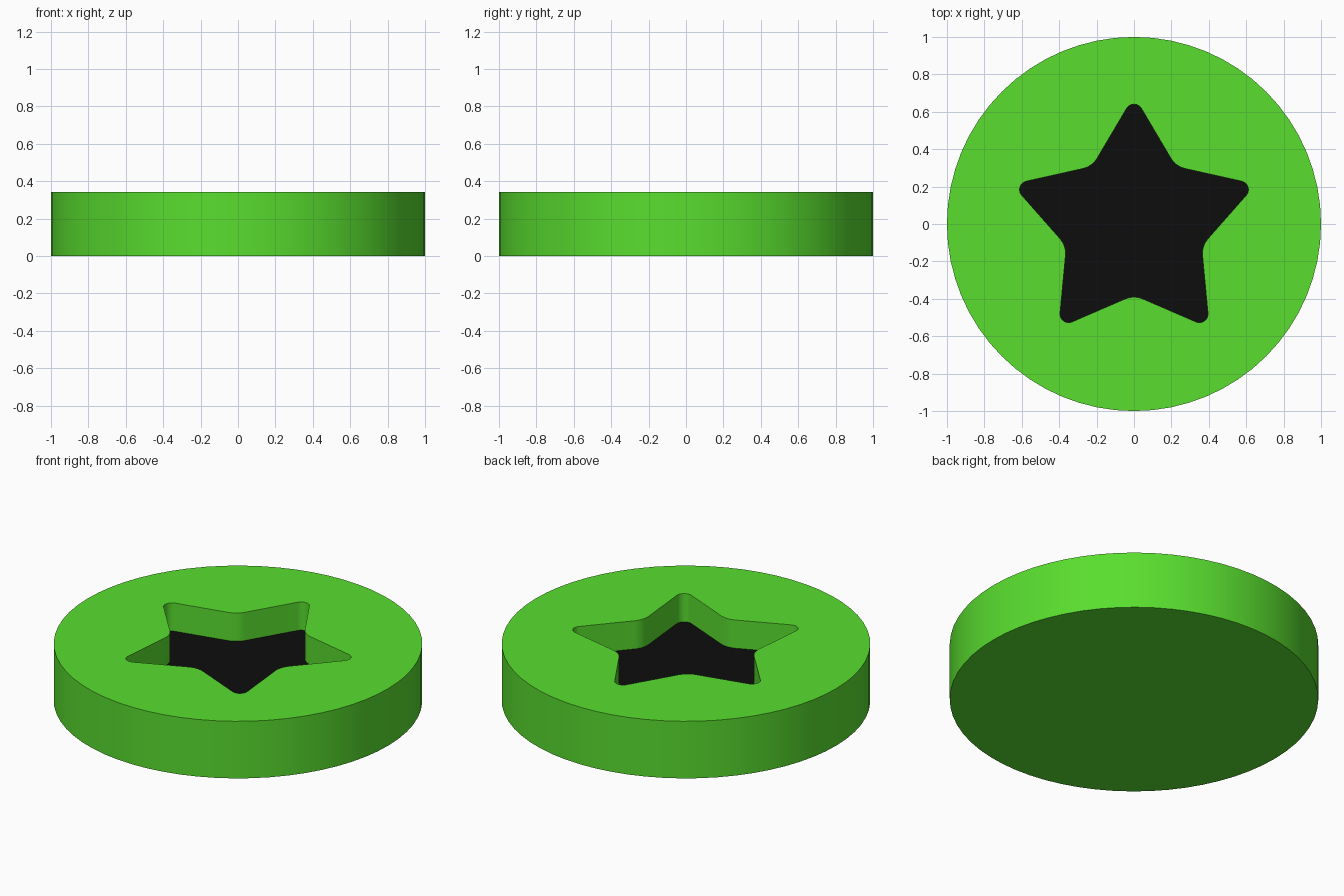
import bpy, bmesh
from math import sin, cos, pi, tan
from mathutils import Vector

if "Cube" in bpy.data.objects:
    bpy.data.objects.remove(bpy.data.objects["Cube"])

HEIGHT, FLOOR_Z = 0.342, 0.173
SIDES = 64


def material(name, rgb):
    m = bpy.data.materials.new(name)
    m.diffuse_color = (*rgb, 1)
    m.use_nodes = True
    m.node_tree.nodes["Principled BSDF"].inputs["Base Color"].default_value = m.diffuse_color
    return m


def fillet(prev, corner, nxt, radius, steps):
    # Arc tangent to both edges meeting at a corner
    a, b = (prev - corner).normalized(), (nxt - corner).normalized()
    half = a.angle(b) / 2
    centre = corner + (a + b).normalized() * radius / sin(half)
    start = corner + a * radius / tan(half) - centre
    end = corner + b * radius / tan(half) - centre
    sweep = start.angle(end)
    return [centre + (start * sin(sweep * (1 - i / steps)) + end * sin(sweep * i / steps)) / sin(sweep)
            for i in range(steps + 1)]


def star_outline():
    corners = []
    for i in range(10):
        ang, r = pi / 2 + i * pi / 5, 0.38 if i % 2 else 0.685
        corners.append(Vector((r * cos(ang), r * sin(ang), 0)))
    pts = []
    for i, c in enumerate(corners):
        pts += fillet(corners[i - 1], c, corners[(i + 1) % 10], 0.12 if i % 2 else 0.046, 6 if i % 2 else 10)
    return pts


def loop(bm, pts, z):
    return [bm.verts.new((p.x, p.y, z)) for p in pts]


def edges_of(bm, vs):
    return [bm.edges.get((a, b)) or bm.edges.new((a, b)) for a, b in zip(vs, vs[1:] + vs[:1])]


def walls(bm, low, high):
    n = len(low)
    for i in range(n):
        j = (i + 1) % n
        bm.faces.new((low[i], low[j], high[j], high[i]))


def finish(bm, name, mat):
    me = bpy.data.meshes.new(name)
    bm.to_mesh(me)
    bm.free()
    me.materials.append(mat)
    ob = bpy.data.objects.new(name, me)
    bpy.context.collection.objects.link(ob)
    bpy.ops.object.select_all(action='DESELECT')
    bpy.context.view_layer.objects.active = ob
    ob.select_set(True)
    bpy.ops.object.shade_smooth_by_angle(angle=0.6)
    return ob


star = star_outline()
circle = [Vector((cos(2 * pi * i / SIDES), sin(2 * pi * i / SIDES), 0)) for i in range(SIDES)]

# Round disc with a star-shaped recess
bm = bmesh.new()
bottom, top = loop(bm, circle, 0), loop(bm, circle, HEIGHT)
walls(bm, bottom, top)
bm.faces.new(bottom[::-1])
rim, base = loop(bm, star, HEIGHT), loop(bm, star, FLOOR_Z)
walls(bm, rim, base)
bmesh.ops.triangle_fill(bm, use_beauty=True, use_dissolve=False, normal=(0, 0, 1),
                        edges=edges_of(bm, top) + edges_of(bm, rim))
for f in bm.faces:
    # Top face must look up
    if all(abs(v.co.z - HEIGHT) < 1e-5 for v in f.verts) and f.normal.z < 0:
        f.normal_flip()
finish(bm, "disc", material("green", (0.1, 0.73, 0.028)))

# Black floor of the recess
bm = bmesh.new()
bm.faces.new(loop(bm, star, FLOOR_Z))
finish(bm, "star_floor", material("black", (0.004, 0.004, 0.004)))
